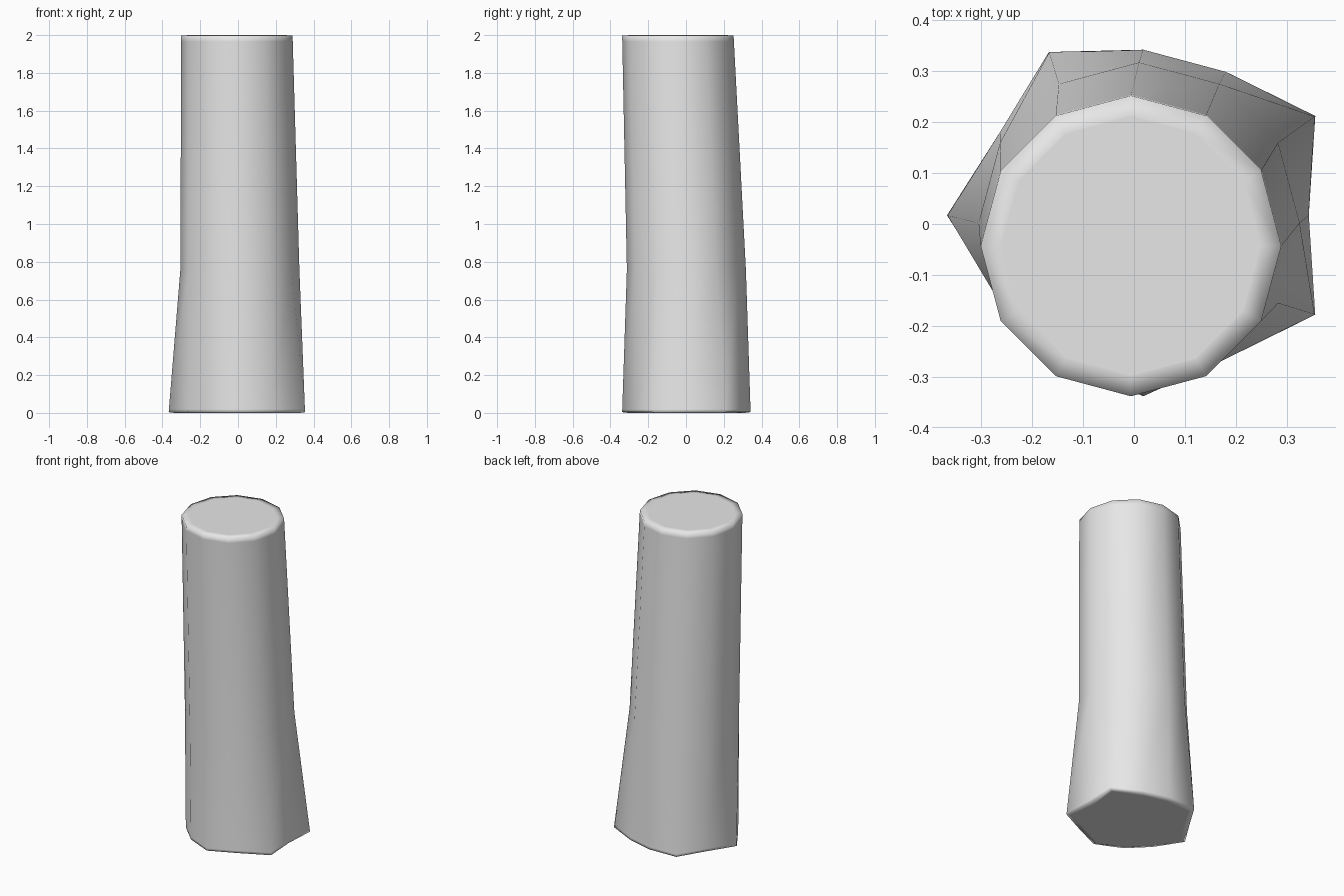
import bpy, bmesh, math

if "Cube" in bpy.data.objects:
    bpy.data.objects.remove(bpy.data.objects["Cube"])

SIDES = 12
# bottom flare: root radii by vertex, counter-clockwise from +x
ROOTS = [0.325, 0.39, 0.325, 0.325, 0.37, 0.325, 0.385, 0.325, 0.325, 0.355, 0.325, 0.39]
BASE = (0.018, 0.017)


def ring_points(center, radii, z):
    return [(center[0] + r * math.cos(2 * math.pi * i / SIDES),
             center[1] + r * math.sin(2 * math.pi * i / SIDES), z)
            for i, r in enumerate(radii)]


def even(r):
    return [r] * SIDES


def lerp(a, b, t):
    return [tuple(p + (q - p) * t for p, q in zip(u, v)) for u, v in zip(a, b)]


# cross-sections from the bottom cap to the top cap
bottom = ring_points(BASE, ROOTS, 0.004)
middle = ring_points((0.01, 0.002), even(0.315), 0.76)
top = ring_points((-0.006, -0.043), even(0.295), 1.997)
bottom_inner = ring_points(BASE, [r - 0.03 for r in ROOTS], 0.0)
top_inner = ring_points((-0.006, -0.043), even(0.255), 2.0)
sections = [bottom_inner, bottom, lerp(bottom, middle, 0.02), middle,
            lerp(middle, top, 0.975), top, top_inner]

bm = bmesh.new()
rings = [[bm.verts.new(p) for p in s] for s in sections]
for lo, hi in zip(rings, rings[1:]):
    for i in range(SIDES):
        j = (i + 1) % SIDES
        bm.faces.new((lo[i], lo[j], hi[j], hi[i])).smooth = True

# flat end caps with a crisp border
for cap in (bm.faces.new(rings[0][::-1]), bm.faces.new(rings[-1])):
    cap.smooth = False
    for e in cap.edges:
        e.smooth = False
bm.normal_update()

mesh = bpy.data.meshes.new("tree_stump")
bm.to_mesh(mesh)
bm.free()

grey = bpy.data.materials.new("light grey")
grey.diffuse_color = (0.8, 0.8, 0.8, 1)
grey.use_nodes = True
grey.node_tree.nodes["Principled BSDF"].inputs["Base Color"].default_value = grey.diffuse_color
mesh.materials.append(grey)
trunk = bpy.data.objects.new("trunk", mesh)
bpy.context.collection.objects.link(trunk)
